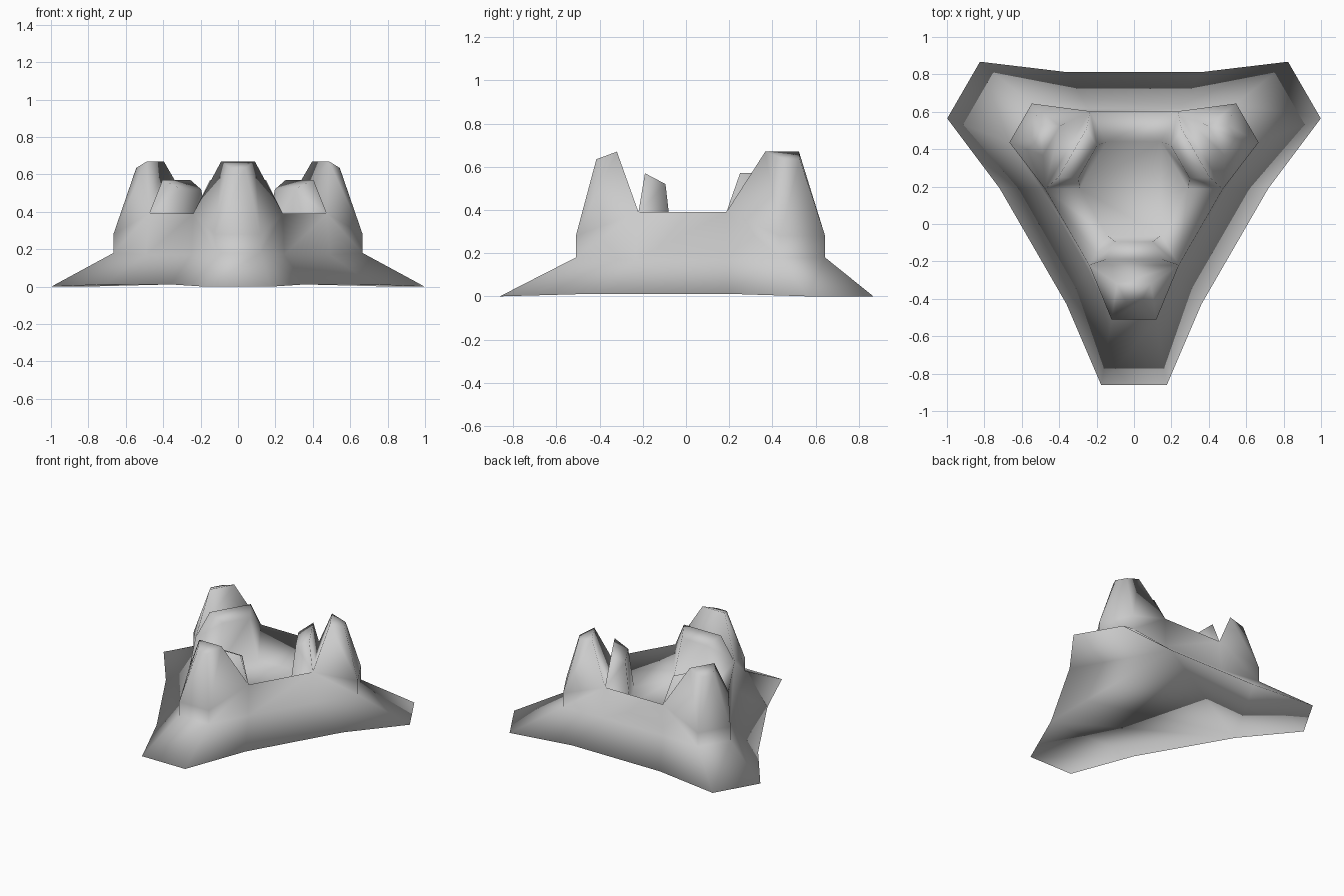
import bpy, bmesh, math
from mathutils import Vector

cube = bpy.data.objects.get("Cube")
if cube:
    bpy.data.objects.remove(cube)

# Stone colour
stone = bpy.data.materials.new("stone_grey")
stone.use_nodes = True
grey = (0.6, 0.6, 0.6, 1)
stone.diffuse_color = grey
stone.node_tree.nodes["Principled BSDF"].inputs["Base Color"].default_value = grey

# Corner points of half a leg: distance from centre, sideways, height
POINTS = {
    "tip": (1.052, .175, 0), "foot": (.62, .36, .012), "waist": (.425, .248, .17),
    "knee": (.70, .12, .18), "shoulder": (.70, .12, .28), "rim": (.41, .24, .39),
    "horn_back": (.605, .04, .635), "horn_top": (.51, .09, .67),
    "prong_top": (.38, .15, .57), "prong_front": (.285, .10, .52),
    "floor": (.25, .145, .22),
}
# Faces on one half of a leg
HALF = ["tip foot knee", "knee foot waist", "knee waist rim shoulder",
        "shoulder rim horn_top horn_back", "rim floor prong_front prong_top"]
# Strips across the leg axis, from the underside over the horn into the bowl
ACROSS = ["foot tip", "tip knee", "knee shoulder", "shoulder horn_back",
          "horn_back horn_top", "horn_top rim", "rim prong_top",
          "prong_top prong_front", "prong_front floor"]
# Strips joining one leg to the next
BETWEEN = ["foot waist", "waist rim", "rim floor"]
LEGS = range(3)
CENTRE_Y = .19

bm = bmesh.new()
verts = {}
for leg in LEGS:
    a = -math.pi / 2 + leg * math.tau / 3
    out = Vector((math.cos(a), math.sin(a), 0))
    across = Vector((-math.sin(a), math.cos(a), 0))
    for s in (1, -1):
        for name, (r, t, z) in POINTS.items():
            verts[leg, s, name] = bm.verts.new(
                out * r + across * (t * s) + Vector((0, CENTRE_Y, z)))

for leg in LEGS:
    nxt = (leg + 1) % 3
    for s in (1, -1):
        for names in HALF:
            bm.faces.new([verts[leg, s, n] for n in names.split()])
    for a, b in map(str.split, ACROSS):
        bm.faces.new([verts[leg, -1, a], verts[leg, 1, a], verts[leg, 1, b], verts[leg, -1, b]])
    for a, b in map(str.split, BETWEEN):
        bm.faces.new([verts[leg, 1, a], verts[nxt, -1, a], verts[nxt, -1, b], verts[leg, 1, b]])

# Bowl floor and flat underside
for ring in ("floor", "foot"):
    bm.faces.new([verts[leg, s, ring] for leg in LEGS for s in (-1, 1)])

# Closed shell, smooth all over
bmesh.ops.recalc_face_normals(bm, faces=bm.faces[:])
for f in bm.faces:
    f.smooth = True

mesh = bpy.data.meshes.new("three_legged_base")
bm.to_mesh(mesh)
bm.free()
mesh.materials.append(stone)
base = bpy.data.objects.new("three_legged_base", mesh)
bpy.context.scene.collection.objects.link(base)
